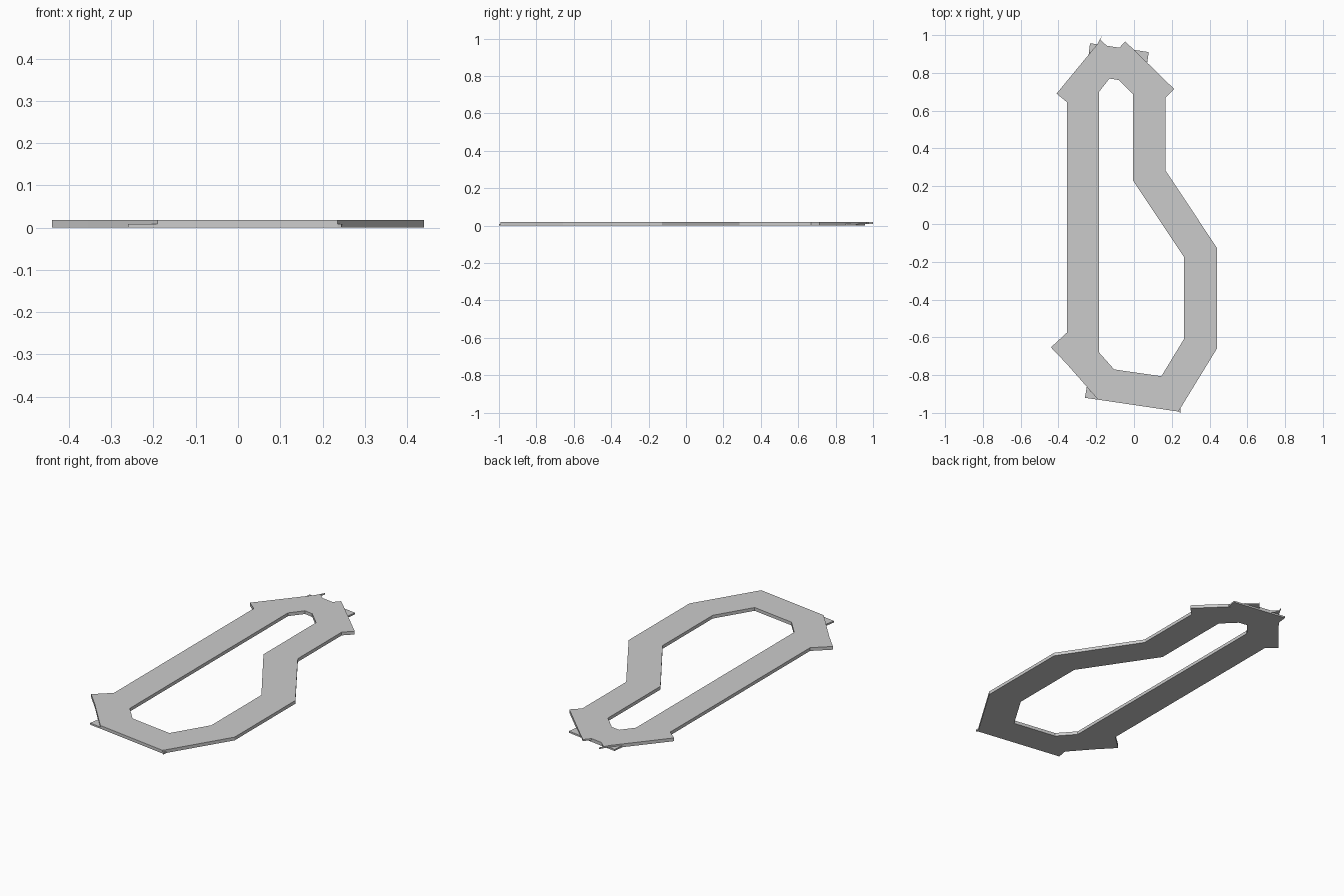
import bpy, bmesh

if "Cube" in bpy.data.objects:
    bpy.data.objects.remove(bpy.data.objects["Cube"])

T = 0.018        # board thickness
H = T / 2        # half-lap level


def finish(bm, name):
    bmesh.ops.recalc_face_normals(bm, faces=bm.faces[:])
    me = bpy.data.meshes.new(name)
    bm.to_mesh(me)
    bm.free()
    bpy.context.collection.objects.link(bpy.data.objects.new(name, me))


def ring(name, outer, inner, z0, z1):
    """Closed mitred frame between two matching outlines."""
    bm = bmesh.new()
    loops = [[bm.verts.new((x, y, z)) for x, y in pts]
             for pts, z in ((outer, z0), (outer, z1), (inner, z1), (inner, z0))]
    n = len(outer)
    for k in range(4):
        a, b = loops[k], loops[(k + 1) % 4]
        for i in range(n):
            j = (i + 1) % n
            bm.faces.new((a[i], a[j], b[j], b[i]))
    finish(bm, name)


def prism(name, pts, z0, z1):
    """Flat outline extruded from z0 to z1."""
    bm = bmesh.new()
    lo = [bm.verts.new((x, y, z0)) for x, y in pts]
    hi = [bm.verts.new((x, y, z1)) for x, y in pts]
    bm.faces.new(lo)
    bm.faces.new(hi)
    for i in range(len(pts)):
        j = (i + 1) % len(pts)
        bm.faces.new((lo[i], lo[j], hi[j], hi[i]))
    finish(bm, name)


# Main frame of boards, from the upper left corner clockwise
outer = [(-.355, .757), (-.195, .951), (0, .922), (.166, .76), (.166, .285),
         (.44, -.128), (.44, -.658), (.235, -.993), (-.19, -.93), (-.355, -.742)]
inner = [(-.185, .70), (-.13, .77), (-.08, .762), (-.004, .687), (-.004, .228),
         (.264, -.173), (.264, -.61), (.145, -.806), (-.105, -.77), (-.185, -.68)]
ring("board_frame", outer, inner, 0, T)

# Untrimmed board ends sticking out past the joints
ends = {
    "lower_left_brace_end": ([(-.44, -.653), (-.355, -.575), (-.355, -.742)], 0, T),
    "bottom_board_end": ([(-.26, -.92), (-.19, -.93), (-.25, -.862)], 0, H),
    "bottom_board_tip": ([(.235, -.993), (.245, -1), (.247, -.974)], 0, H),
    "upper_left_brace_end": ([(-.41, .69), (-.355, .757), (-.355, .645)], 0, T),
    "upper_left_brace_tip": ([(-.195, .951), (-.168, 1), (-.178, .975), (-.143, .943)], H, T),
    "top_board_left_end": ([(-.233, .957), (-.195, .951), (-.24, .897)], 0, H),
    "top_board_right_end": ([(.078, .91), (0, .922), (.07, .854)], 0, H),
    "upper_right_brace_tip": ([(-.047, .967), (0, .922), (-.077, .933)], H, T),
    "upper_right_brace_end": ([(.213, .714), (.166, .76), (.166, .668)], 0, T),
}
for name, (pts, z0, z1) in ends.items():
    prism(name, pts, z0, z1)
